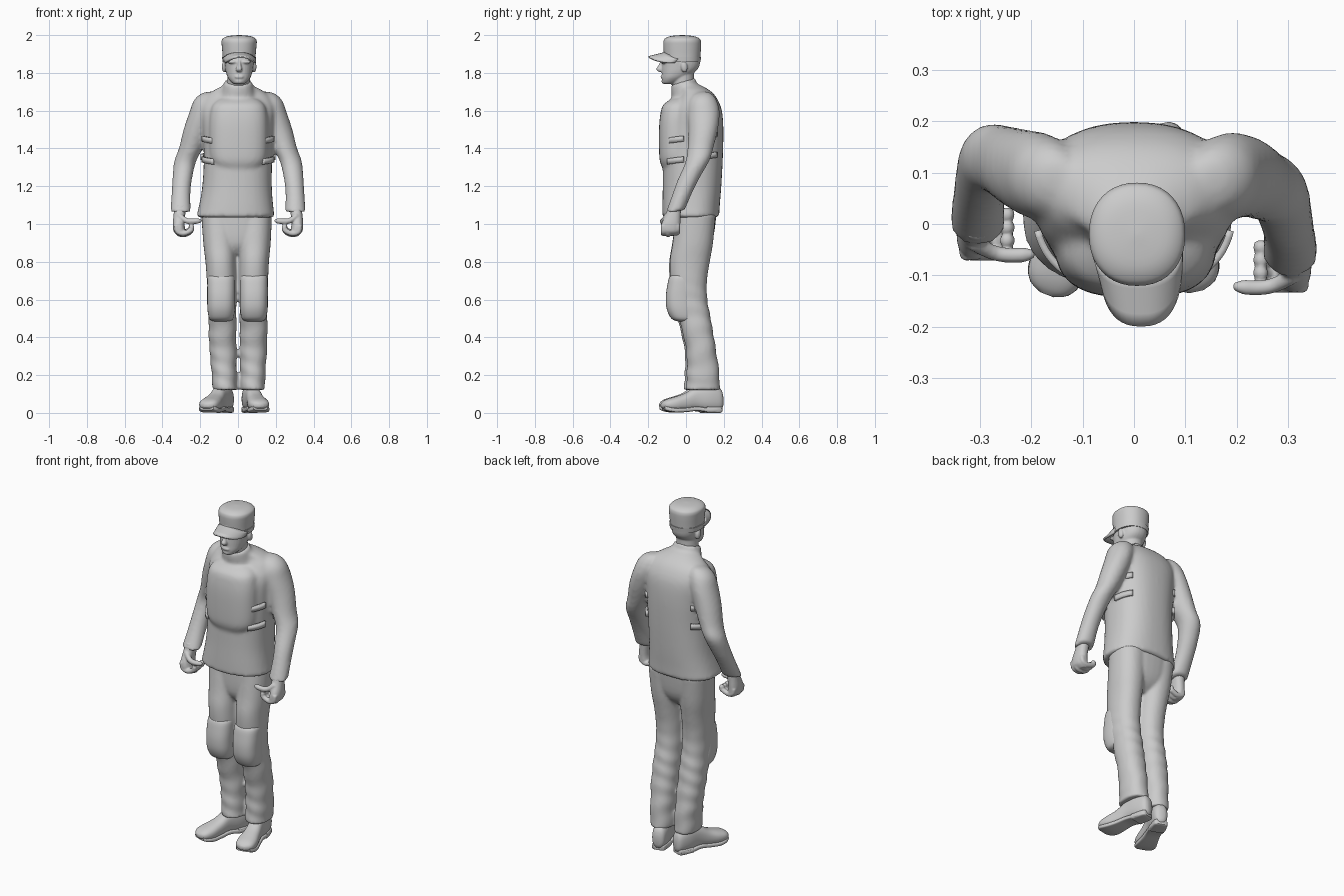
import bpy, bmesh, math
from mathutils import Vector

if "Cube" in bpy.data.objects:
    bpy.data.objects.remove(bpy.data.objects["Cube"])


def finish(name, bm, angle=50):
    bmesh.ops.recalc_face_normals(bm, faces=bm.faces)
    me = bpy.data.meshes.new(name)
    bm.to_mesh(me)
    bm.free()
    ob = bpy.data.objects.new(name, me)
    bpy.context.collection.objects.link(ob)
    bpy.ops.object.select_all(action='DESELECT')
    ob.select_set(True)
    bpy.context.view_layer.objects.active = ob
    bpy.ops.object.shade_smooth_by_angle(angle=math.radians(angle))
    return ob


def blend(name, parts, voxel, soften=4):
    """Fuse overlapping parts into one soft skin."""
    bpy.ops.object.select_all(action='DESELECT')
    for ob in parts:
        ob.modifiers.clear()
        ob.select_set(True)
    bpy.context.view_layer.objects.active = parts[0]
    bpy.ops.object.join()
    ob = parts[0]
    ob.name = name
    rem = ob.modifiers.new('fuse', 'REMESH')
    rem.mode, rem.voxel_size, rem.use_smooth_shade = 'VOXEL', voxel, True
    smo = ob.modifiers.new('soften', 'SMOOTH')
    smo.factor, smo.iterations = .5, soften
    return ob


def smooth_path(pts, sub):
    """Catmull-Rom through tuples of numbers."""
    out, m = [], len(pts)
    for i in range(m - 1):
        a, b, c, d = pts[max(i - 1, 0)], pts[i], pts[i + 1], pts[min(i + 2, m - 1)]
        for k in range(sub):
            t = k / sub
            out.append([.5 * (2 * q + (r - p) * t + (2 * p - 5 * q + 4 * r - s) * t * t
                              + (3 * q - p - 3 * r + s) * t ** 3) for p, q, r, s in zip(a, b, c, d)])
    return out + [list(pts[-1])]


def skin(name, loops):
    """Closed tube of quads through equal rings of points."""
    bm = bmesh.new()
    loops = [[bm.verts.new(q) for q in loop] for loop in loops]
    for A, B in zip(loops, loops[1:]):
        for i in range(len(A)):
            j = (i + 1) % len(A)
            bm.faces.new((A[i], A[j], B[j], B[i]))
    bm.faces.new(loops[0])
    bm.faces.new(loops[-1])
    return finish(name, bm)


def loft(name, rings, axis='Z', p=2.0, n=32, sub=4, ripple=0.0, tilt=0.0):
    """Rings are (cx, cy, cz, r1, r2); superellipse sections of power p."""
    loops = []
    for cx, cy, cz, r1, r2 in smooth_path(rings, sub):
        loop = []
        for i in range(n):
            a = 2 * math.pi * i / n
            c, s = math.cos(a), math.sin(a)
            f = 1 + ripple * math.sin(cz * 62 + 2.2 * math.sin(a + cz * 9)) * min(1, max(0, (.75 - cz) * 4))
            u = max(r1, .001) * f * math.copysign(abs(c) ** (2 / p), c)
            v = max(r2, .001) * f * math.copysign(abs(s) ** (2 / p), s)
            loop.append((cx + u, cy + v, cz + tilt * v) if axis == 'Z' else (cx + u, cy, cz + v))
        loops.append(loop)
    return skin(name, loops)


def ball(name, loc, size, rot=0):
    bm = bmesh.new()
    bmesh.ops.create_uvsphere(bm, u_segments=16, v_segments=10, radius=1)
    ob = finish(name, bm)
    ob.location, ob.scale, ob.rotation_euler = loc, size, (rot, 0, 0)
    return ob


def tube(name, pts, r, n=10):
    """Finger-like tube with a rounded tip."""
    path = [Vector(q) for q in smooth_path(pts, 4)]
    loops = []
    for k, q in enumerate(path):
        d = (path[min(k + 1, len(path) - 1)] - path[max(k - 1, 0)]).normalized()
        rot = d.to_track_quat('Z', 'Y')
        rr = r * min(1, .45 + .3 * (len(path) - 1 - k))
        loops.append([q + rot @ Vector((rr * math.cos(2 * math.pi * i / n), rr * math.sin(2 * math.pi * i / n), 0))
                      for i in range(n)])
    return skin(name, loops)


def sheet(name, rows, thick):
    bm = bmesh.new()
    vs = [[bm.verts.new(q) for q in row] for row in rows]
    for A, B in zip(vs, vs[1:]):
        for i in range(len(A) - 1):
            bm.faces.new((A[i], A[i + 1], B[i + 1], B[i]))
    ob = finish(name, bm)
    mod = ob.modifiers.new('thickness', 'SOLIDIFY')
    mod.thickness, mod.offset = thick, 0
    return ob


# Jacket torso with flared hem and sloping shoulders
jacket = [loft('jacket', [(-.014, .025, 1.035, .208, .15), (-.01, .027, 1.1, .196, .152),
     (-.005, .032, 1.2, .184, .155), (0, .037, 1.35, .181, .158), (0, .045, 1.5, .188, .153),
     (0, .057, 1.6, .198, .133), (0, .062, 1.66, .18, .105), (0, .055, 1.7, .14, .08),
     (0, .02, 1.73, .085, .068), (0, 0, 1.745, .06, .05)], p=2.4, n=40)]

# Front armour panel
jacket.append(loft('vest_panel', [(.003, -.02, 1.27, .1, .09), (.003, -.03, 1.32, .14, .105),
     (.003, -.033, 1.37, .155, .109), (.003, -.033, 1.5, .157, .11), (.003, -.03, 1.58, .152, .106),
     (.003, -.025, 1.63, .138, .096), (.003, -.01, 1.662, .105, .068)], p=2.7, n=40))

# Sleeves: shared shape, each elbow and wrist set at its own depth
sleeve = [(.135, 1.7, .012, .012), (.148, 1.69, .045, .045), (.165, 1.655, .068, .072),
          (.185, 1.59, .073, .084), (.216, 1.5, .072, .079), (.25, 1.4, .063, .07), (.28, 1.33, .058, .066),
          (.295, 1.24, .052, .06), (.302, 1.16, .05, .054), (.304, 1.066, .054, .05)]
depth = {1: (.08, .08, .085, .093, .092, .077, .06, .015, -.02, -.057),
         -1: (.08, .08, .085, .093, .105, .12, .127, .092, .052, .002)}
for sx, side in ((1, 'left'), (-1, 'right')):
    jacket.append(loft(f'sleeve_{side}', [(sx * x, y, z, a, b) for (x, z, a, b), y in zip(sleeve, depth[sx])],
                       n=28, tilt=.15))
    # Hand: palm, four curled fingers and thumb
    dy = 0 if sx > 0 else .063
    hand = [loft(f'palm_{side}', [(sx * x, y + dy, z, a, b) for x, y, z, a, b in (
        (.304, -.058, 1.1, .031, .034), (.31, -.068, 1.05, .031, .04), (.314, -.08, 1.0, .031, .05),
        (.309, -.083, .96, .031, .05), (.3, -.083, .94, .018, .038))], p=2.3, n=20)]
    for k in range(4):
        y = -.12 + .025 * k + dy
        e = .006 * abs(k - 1)
        hand.append(tube(f'finger_{k + 1}_{side}', [(sx * x, y, z) for x, z in (
            (.326, .995), (.32, .955 + e), (.29, .944 + e), (.258, .955 + e), (.244, .978), (.256, .995))], .0145))
    hand.append(tube(f'thumb_{side}', [(sx * x, y + dy, z) for x, y, z in (
        (.312, -.1, 1.045), (.275, -.118, 1.018), (.24, -.124, 1.014), (.193, -.121, 1.018))], .015))
    blend(f'hand_{side}', hand, .005, 2)

# Collar joins the jacket; neck stays separate
jacket.append(loft('collar', [(0, .012, 1.67, .1, .085), (0, -.002, 1.7, .087, .074), (0, -.012, 1.73, .079, .067),
     (0, -.014, 1.755, .075, .064)], tilt=.3))
blend('jacket', jacket, .011, 5)

# Side straps hugging the torso: a front and a back tab on each level
for sx, side in ((1, 'left'), (-1, 'right')):
    for z, level in ((1.33, 'lower'), (1.44, 'upper')):
        for start, tag in ((-52, 'front'), (8, 'back')):
            rows = []
            for h in (-.015, .015):
                row = []
                for k in range(9):
                    a = math.radians(start + 38 * k / 8)
                    c, s = math.cos(a), math.sin(a)
                    row.append((sx * .192 * abs(c) ** .83, .037 + .162 * math.copysign(abs(s) ** .83, s),
                                z + h + .012 * k / 8 + (.025 if start > 0 else 0)))
                rows.append(row)
            sheet(f'{level}_{tag}_strap_{side}', rows, .014)

# Head, neck and face
hx = .006
head = [loft('head', [(hx, -.095, 1.741, .018, .022), (hx, -.085, 1.747, .036, .04), (hx, -.064, 1.772, .058, .064),
     (hx, -.043, 1.8, .069, .085), (hx, -.03, 1.83, .075, .098), (hx, -.025, 1.87, .079, .101),
     (hx, -.022, 1.92, .078, .095)], p=2.2),
    loft('neck', [(0, -.01, 1.7, .06, .058), (.003, -.018, 1.77, .06, .06), (.005, -.015, 1.84, .06, .06)]),
    loft('nose', [(hx, -.122, 1.866, .009, .011), (hx, -.131, 1.84, .011, .015), (hx, -.138, 1.82, .017, .02),
     (hx, -.132, 1.806, .013, .015)], n=16),
    ball('lips', (hx, -.124, 1.779), (.026, .011, .01)), ball('chin', (hx, -.112, 1.756), (.025, .018, .016))]
for sx, side in ((1, 'left'), (-1, 'right')):
    head.append(ball(f'ear_{side}', (hx + sx * .079, -.01, 1.832), (.013, .018, .03), .15))
    head.append(ball(f'brow_{side}', (hx + sx * .034, -.118, 1.858), (.03, .014, .01)))
blend('head', head, .0045, 3)

# Cap crown, band and visor
loft('cap_crown', [(hx, -.02, 1.862, .086, .094), (hx, -.02, 1.9, .088, .097), (hx, -.02, 1.945, .092, .1),
     (hx, -.02, 1.968, .093, .099), (hx, -.02, 1.983, .085, .09), (hx, -.021, 1.995, .058, .06),
     (hx, -.021, 2.0, .004, .004)], p=2.2, n=40)
loft('cap_band', [(hx, -.02, 1.858, .088, .096), (hx, -.02, 1.885, .0905, .1)], p=2.2, n=40, sub=1)
rows = []
for j in range(5):
    t = j / 4
    rows.append([(hx + .008 * t + (.084 - .008 * t) * math.copysign(abs(math.cos(a)) ** .8, math.cos(a)),
                  -.04 - .02 * t - (.06 + .078 * t) * max(math.sin(a), 0) ** .75,
                  1.908 - .024 * t - .032 * math.cos(a) ** 2)
                 for a in [math.pi * k / 24 for k in range(25)]])
sheet('cap_visor', rows, .01)

# Trousers: seat and two legs with soft wrinkles
trousers = [loft('trousers', [(-.006, .03, .84, .04, .05), (-.006, .036, .88, .11, .085), (-.007, .044, .94, .16, .103),
     (-.007, .052, 1.06, .178, .11)], p=2.4)]
leg = [(.09, .052, 1.05, .09, .105), (.087, .036, .9, .086, .107), (.084, .02, .8, .08, .106),
       (.082, .014, .7, .077, .097), (.081, .02, .6, .074, .093), (.082, .045, .5, .073, .086),
       (.083, .068, .4, .073, .08), (.081, .084, .3, .07, .08), (.079, .09, .2, .066, .087),
       (.077, .09, .122, .065, .09)]
for sx, side in ((1, 'left'), (-1, 'right')):
    shift = .012 if sx < 0 else 0
    trousers.append(loft(f'trouser_leg_{side}', [(sx * x - shift * (z - .45) * 2, y - shift * (1.05 - z), z, a, b)
                         for x, y, z, a, b in leg], p=2.2, sub=7, ripple=.025))
    loft(f'knee_pad_{side}', [(sx * (.084 + shift * .4), y, z, a, b) for y, z, a, b in (
        (0, .485, .045, .045), (-.012, .5, .064, .066), (-.025, .55, .073, .077), (-.03, .61, .074, .077),
        (-.026, .67, .074, .074), (-.018, .72, .071, .069), (-.005, .735, .055, .055))], p=2.5)
blend('trousers', trousers, .009, 4)

# Boots with soles, toes turned out and slightly raised
boot = [(.174, .016, .035, .09), (.158, .036, .012, .13), (.1, .044, .008, .155), (.03, .041, .016, .14),
        (-.03, .047, .01, .105), (-.085, .055, .008, .086), (-.125, .052, .014, .074), (-.148, .038, .022, .062),
        (-.16, .014, .03, .05)]
for sx, side, loc, turn in ((1, 'left', (.088, .025, 0), 12), (-1, 'right', (-.112, .012, 0), -21)):
    parts = [loft(f'boot_{side}', [(0, y, (lo + hi) / 2, w, (hi - lo) / 2) for y, w, lo, hi in boot],
                  axis='Y', p=2.4, n=28),
             loft(f'sole_{side}', [(0, y, lo + .006, w + .001, .012) for y, w, lo, hi in boot[1:-1]],
                  axis='Y', p=5, n=28),
             loft(f'heel_{side}', [(0, .165, .018, .028, .014), (0, .15, .017, .039, .017), (0, .08, .017, .044, .017)],
                  axis='Y', p=5, n=28)]
    for ob in parts:
        ob.location = loc
        ob.rotation_euler = (0, 0, math.radians(turn))
